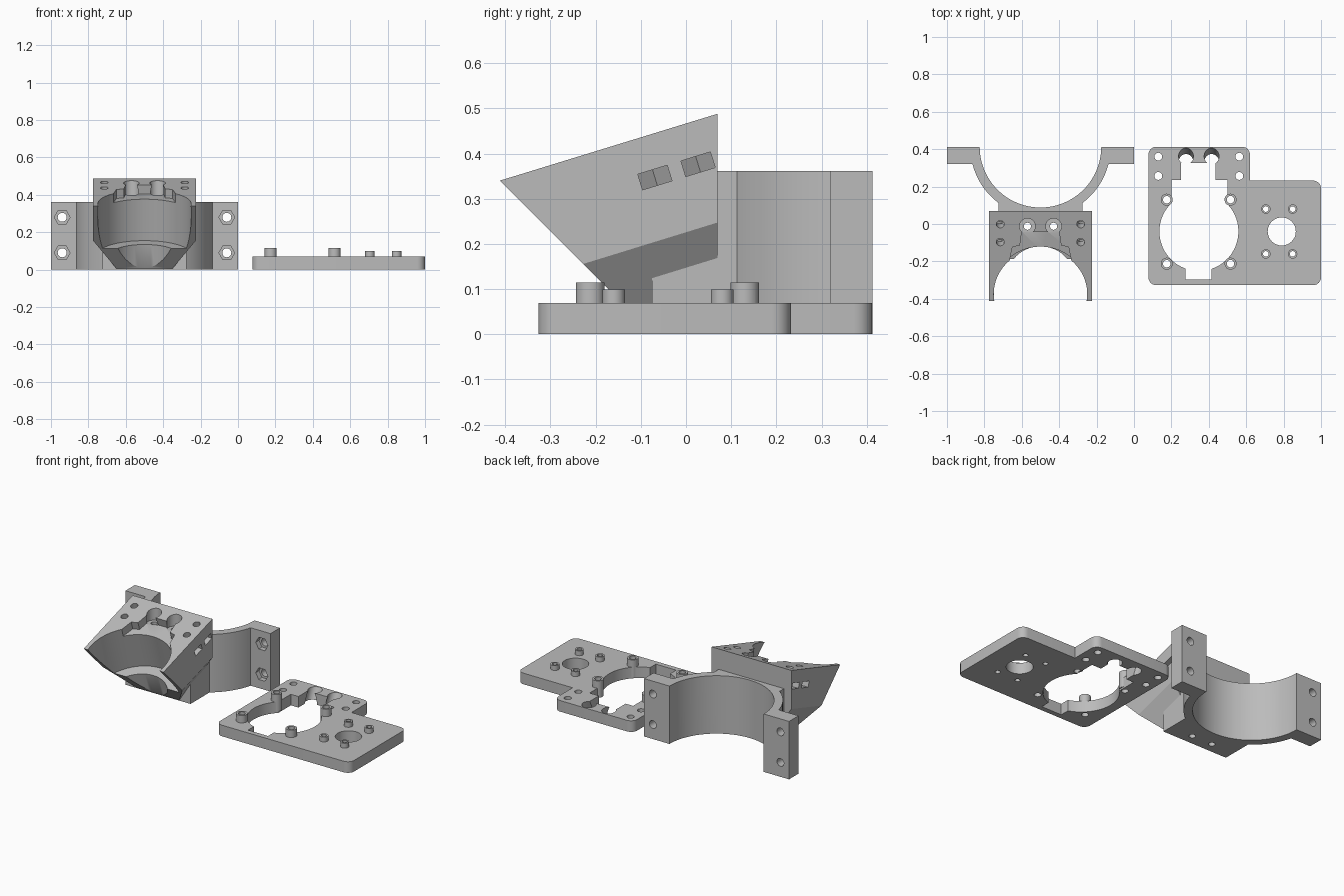
import bpy, bmesh, math
from mathutils import Matrix, Vector

cube = bpy.data.objects.get("Cube")
if cube:
    bpy.data.objects.remove(cube, do_unlink=True)

grey = bpy.data.materials.new("plain_grey")
grey.use_nodes = True
grey.diffuse_color = (0.5, 0.5, 0.5, 1)
grey.node_tree.nodes["Principled BSDF"].inputs["Base Color"].default_value = (0.5, 0.5, 0.5, 1)


def prism(name, pts, lo, hi, frame=Matrix()):
    """Extrude a closed outline along the local z of a frame."""
    bm = bmesh.new()
    face = bm.faces.new([bm.verts.new((x, y, lo)) for x, y in pts])
    new = bmesh.ops.extrude_face_region(bm, geom=[face])["geom"]
    bmesh.ops.translate(bm, vec=(0, 0, hi - lo), verts=[g for g in new if isinstance(g, bmesh.types.BMVert)])
    bmesh.ops.recalc_face_normals(bm, faces=bm.faces)
    bm.transform(frame)
    mesh = bpy.data.meshes.new(name)
    bm.to_mesh(mesh)
    bm.free()
    mesh.materials.append(grey)
    ob = bpy.data.objects.new(name, mesh)
    bpy.context.collection.objects.link(ob)
    return ob


def ring(x, y, r, sides=32):
    return [(x + r * math.cos(2 * math.pi * i / sides), y + r * math.sin(2 * math.pi * i / sides)) for i in range(sides)]


def rect(x0, x1, y0, y1):
    return [(x0, y0), (x1, y0), (x1, y1), (x0, y1)]


def combine(target, tool, operation="DIFFERENCE"):
    mod = target.modifiers.new("combine", "BOOLEAN")
    mod.operation, mod.solver, mod.object = operation, "EXACT", tool
    bpy.context.view_layer.objects.active = target
    bpy.ops.object.modifier_apply(modifier=mod.name)
    bpy.data.objects.remove(tool, do_unlink=True)


def cut(target, pts, lo, hi, frame=Matrix()):
    combine(target, prism("cutter", pts, lo, hi, frame), "DIFFERENCE")


def add(target, pts, lo, hi, frame=Matrix()):
    combine(target, prism("addition", pts, lo, hi, frame), "UNION")


def finish(ob):
    bpy.ops.object.select_all(action="DESELECT")
    ob.select_set(True)
    bpy.context.view_layer.objects.active = ob
    bpy.ops.object.shade_smooth_by_angle(angle=math.radians(30))


# Frames: mount centre, tilted top of the head, and side-on variants
MID = Matrix.Translation((-0.5, 0, 0))
TILT = Matrix.Translation((-0.5, -0.41, 0.34)) @ Matrix.Rotation(math.atan2(0.148, 0.48), 4, "X")
UPRIGHT = Matrix.Rotation(math.pi / 2, 4, "X")
SIDE = Matrix(((0, 0, 1, -0.5), (1, 0, 0, 0), (0, 1, 0, 0), (0, 0, 0, 1)))

# Head: wedge with the lower side edges chamfered off
mount = prism("clamp_mount", [(-0.412, 0.34), (-0.072, 0), (0.07, 0), (0.07, 0.488)], -0.275, 0.275, SIDE)
for s in (-1, 1):
    cut(mount, [(s * 0.4, -0.0425), (s * 0.05, -0.5675), (s * 0.4, -0.5675)], -0.7, 0.2, TILT @ UPRIGHT)

# Neck joining the head to the clamp
add(mount, rect(-0.225, 0.225, -0.075, 0.13), 0, 0.361, MID)

# Half-round clamp with two bolt flanges
CY, R_IN, R_OUT = 0.413, 0.325, 0.375
start = math.asin(0.093 / R_OUT)
steps = 48
outer = [start + (math.pi - 2 * start) * i / steps for i in range(steps + 1)]
inner = [math.pi - math.pi * i / steps for i in range(steps + 1)]
plan = [(0.5, CY), (0.5, 0.32)]
plan += [(R_OUT * math.cos(a), CY - R_OUT * math.sin(a)) for a in outer]
plan += [(-0.5, 0.32), (-0.5, CY)]
plan += [(R_IN * math.cos(a), CY - R_IN * math.sin(a)) for a in inner]
add(mount, plan, 0, 0.361, MID)
cut(mount, ring(0, CY, R_IN, 96), -0.1, 0.6, MID)

# Flange bolt holes with hexagonal nut pockets
for x in (-0.44, 0.44):
    for z in (0.09, 0.28):
        cut(mount, ring(x, z, 0.024, 24), -0.5, -0.2, MID @ UPRIGHT)
        cut(mount, ring(x, z, 0.042, 6), -0.352, -0.25, MID @ UPRIGHT)

# Stepped round cavity, square to the tilted top
cut(mount, ring(0, 0.037, 0.25, 96), -0.282, 0.2, TILT)
cut(mount, ring(0, 0.037, 0.18, 64), -0.415, -0.2, TILT)

# Shallow recess behind the cavity, two counterbored vertical holes
cut(mount, [(-0.17, 0.2), (0.17, 0.2), (0.15, 0.3), (0.11, 0.31), (0.1, 0.385),
            (-0.1, 0.385), (-0.11, 0.31), (-0.15, 0.3)], -0.05, 0.1, TILT)
for x in (-0.07, 0.07):
    cut(mount, ring(x, -0.012, 0.042), 0.4, 0.7, MID)
    cut(mount, ring(x, -0.012, 0.019, 24), -0.1, 0.7, MID)

# Screw holes in the head with nut slots opening at the sides
for s in (-1, 1):
    for t in (0.328, 0.428):
        cut(mount, ring(s * 0.215, t, 0.021, 24), -0.14, 0.1, TILT)
        slot = [(s * 0.3, t - 0.034), (s * 0.215, t - 0.034), (s * 0.178, t),
                (s * 0.215, t + 0.034), (s * 0.3, t + 0.034)]
        cut(mount, slot, -0.112, -0.076, TILT)
finish(mount)

# Plate: stepped outline, outer corners rounded
plate = prism("mounting_plate", [(0.077, -0.327), (1, -0.327), (1, 0.232), (0.62, 0.232), (0.62, 0.413), (0.077, 0.413)], 0, 0.069)
bm = bmesh.new()
bm.from_mesh(plate.data)
notch = Vector((0.62, 0.232))
corners = [e for e in bm.edges if abs(e.verts[0].co.z - e.verts[1].co.z) > 0.01
           and (e.verts[0].co.xy - notch).length > 0.01]
bmesh.ops.bevel(bm, geom=corners, offset=0.042, segments=6, profile=0.5, affect="EDGES")
bm.to_mesh(plate.data)
bm.free()

# Large opening with its slots, and the round window
cut(plate, ring(0.347, -0.04, 0.211, 96), -0.1, 0.2)
for box in (rect(0.276, 0.415, -0.296, 0), rect(0.2, 0.5, 0, 0.235), rect(0.252, 0.436, 0, 0.325)):
    cut(plate, box, -0.1, 0.2)
cut(plate, ring(0.79, -0.04, 0.075, 48), -0.1, 0.2)

# Standoffs, drilled through the plate
for xs, ys, top, r, bore in (((0.175, 0.516), (-0.212, 0.13), 0.115, 0.032, 0.02),
                             ((0.705, 0.848), (-0.16, 0.08), 0.099, 0.025, 0.015)):
    for x in xs:
        for y in ys:
            add(plate, ring(x, y, r), 0.01, top)
            cut(plate, ring(x, y, bore, 24), -0.1, 0.2)

# Corner screw holes and two slanted holes
for x in (0.13, 0.563):
    for y in (0.257, 0.36):
        cut(plate, ring(x, y, 0.021, 24), -0.1, 0.2)
for x in (0.278, 0.415):
    slant = Matrix.Translation((x, 0.362, 0.069)) @ Matrix.Rotation(math.radians(-25), 4, "X")
    cut(plate, ring(0, 0, 0.04), -0.2, 0.1, slant)
finish(plate)
